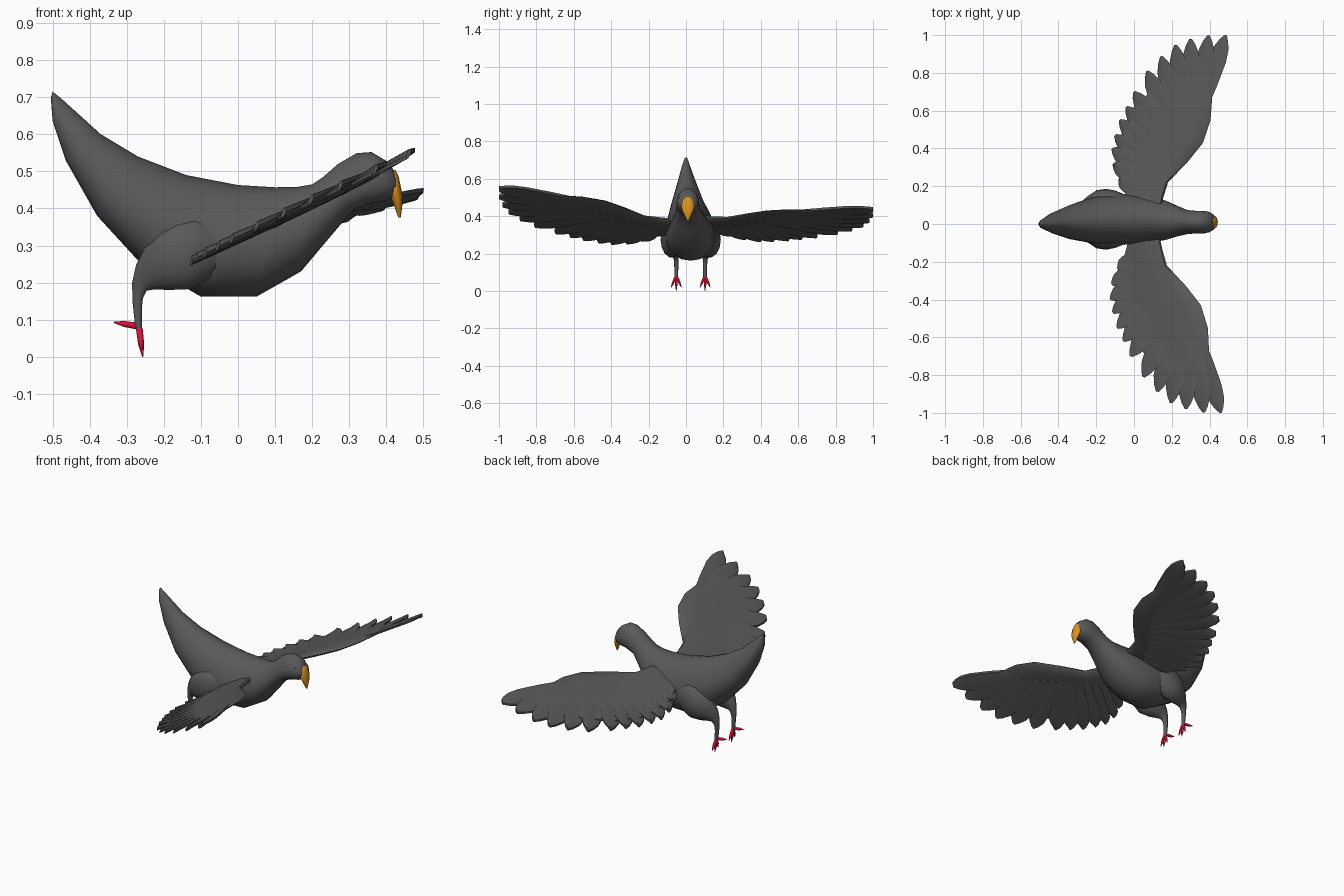
import bpy, bmesh, math
from mathutils import Vector

if "Cube" in bpy.data.objects:
    bpy.data.objects.remove(bpy.data.objects["Cube"])


def material(name, rgb):
    m = bpy.data.materials.new(name)
    m.diffuse_color = (*rgb, 1)
    m.use_nodes = True
    m.node_tree.nodes["Principled BSDF"].inputs["Base Color"].default_value = m.diffuse_color
    return m


GREY = material("dark_grey_plumage", (0.10, 0.10, 0.10))
ORANGE = material("orange_beak", (0.75, 0.30, 0.01))
RED = material("red_feet", (0.70, 0.005, 0.04))


def loft(name, strips, mat, angle=50):
    """Skin one or more lists of equal-sized rings, capping both ends."""
    bm = bmesh.new()
    for rings in strips:
        vs = [[bm.verts.new(p) for p in r] for r in rings]
        n = len(vs[0])
        for a, b in zip(vs, vs[1:]):
            for i in range(n):
                bm.faces.new((a[i], a[(i + 1) % n], b[(i + 1) % n], b[i]))
        bm.faces.new(vs[0])
        bm.faces.new(vs[-1][::-1])
    bmesh.ops.recalc_face_normals(bm, faces=bm.faces)
    me = bpy.data.meshes.new(name)
    bm.to_mesh(me)
    bm.free()
    me.materials.append(mat)
    me.shade_smooth()
    me.set_sharp_from_angle(angle=math.radians(angle))
    ob = bpy.data.objects.new(name, me)
    bpy.context.collection.objects.link(ob)
    return ob


def section(xt, zt, xb, zb, w, y, n=20, pear=0.0):
    """Oval ring between a top and a bottom point, half width w."""
    ring = []
    for i in range(n):
        a = 2 * math.pi * i / n
        s, c = math.sin(a), math.cos(a)
        k = (1 + s) / 2
        ring.append((xb + (xt - xb) * k, y + w * c * (1 - pear * s), zb + (zt - zb) * k))
    return ring


# Body with tail, neck and head: top x, z, bottom x, z, half width, centre y
body = [(-.50, .715, -.505, .70, .008, 0), (-.475, .695, -.50, .635, .022, 0),
        (-.37, .60, -.465, .53, .055, .005), (-.27, .54, -.38, .38, .09, .01),
        (-.14, .49, -.27, .26, .122, .02), (0, .463, -.10, .162, .135, .025),
        (.10, .457, .05, .162, .125, .025), (.16, .458, .17, .23, .105, .02),
        (.20, .465, .25, .325, .08, .015), (.23, .485, .31, .395, .064, .01),
        (.27, .52, .36, .413, .06, .01), (.32, .549, .40, .42, .06, .01),
        (.36, .552, .42, .43, .054, .01), (.405, .525, .43, .445, .04, .01),
        (.425, .495, .432, .465, .02, .01)]
loft("body", [[section(*s, pear=.15) for s in body]], GREY, 60)

# Hooked beak: front x, back x, z, half width
beak = [(.425, .400, .503, .012), (.433, .400, .487, .028), (.440, .402, .455, .036),
        (.444, .412, .43, .031), (.443, .422, .405, .019), (.439, .432, .376, .004)]
loft("beak", [[section(f, z, b, z, w, .01, 12) for f, b, z, w in beak]], ORANGE, 60)

# Eyes: low domes on the sides of the head
for side in (-1, 1):
    rings = [[(.385 + .015 * k * math.cos(a), .01 + side * (.040 + out), .503 + .013 * k * math.sin(a))
              for a in (2 * math.pi * i / 10 for i in range(10))]
             for k, out in ((1, 0), (.8, .006), (.3, .009))]
    loft("eye", [rings], GREY, 60)

# Legs: outer x, z, inner x, z, half width, sideways offset
leg = [(-.02, .32, -.02, .27, .018, .092), (-.06, .355, -.04, .24, .036, .096),
       (-.115, .377, -.085, .205, .050, .102), (-.165, .368, -.13, .18, .057, .104),
       (-.21, .345, -.185, .178, .054, .10), (-.25, .30, -.225, .18, .038, .09),
       (-.275, .25, -.246, .177, .024, .082), (-.286, .20, -.256, .158, .014, .078),
       (-.285, .15, -.259, .13, .011, .077), (-.277, .075, -.258, .075, .010, .077)]
for side in (-1, 1):
    loft("leg", [[section(a, b, c, d, w, .025 + side * o, 14) for a, b, c, d, w, o in leg]], GREY, 60)

    # Foot: three toes forward and down, one toe back
    y = .025 + side * .077
    ankle = Vector((-.267, y, .082))
    toes = []
    for tip in ((-.259, y - .028, .018), (-.257, y, 0), (-.259, y + .028, .018), (-.335, y, .093)):
        tip = Vector(tip)
        d = (tip - ankle).normalized()
        u = d.cross(Vector((0, 1, 0))).normalized()
        v = d.cross(u).normalized()
        toes.append([[ankle.lerp(tip, t) + r * (u * math.cos(a) + .8 * v * math.sin(a))
                      for a in (2 * math.pi * i / 8 for i in range(8))]
                     for t, r in ((-.08, .006), (.15, .009), (.6, .008), (1, .0015))])
    loft("foot", toes, RED, 60)


def wing_point(side, x, d, h):
    """Place plan position x, distance d from the middle, height h on the wing surface."""
    if side > 0:
        return (x, d, .33 + .32 * x - .05 * d + .025 * max(0, 1 - d / .4) + h)
    x -= .025 * d
    return (x, -d, .305 + .46 * x + .03 * d + .01 * max(0, 1 - d / .4) + h)


# Wing arm: leading x, d, trailing x, d
arm = [(.14, .08, -.03, .10), (.155, .14, -.045, .16), (.18, .22, -.07, .26),
       (.285, .33, -.07, .37), (.365, .43, -.05, .49), (.405, .55, .02, .63),
       (.414, .67, .12, .74), (.418, .76, .24, .82), (.43, .82, .36, .87)]
# Aerofoil: chord fraction, height
foil = [(0, 0), (.04, .013), (.2, .021), (.5, .019), (.8, .014), (1, .009),
        (1, -.004), (.6, -.006), (.2, -.014), (.04, -.012)]
# Flight feather tips, from the wing tip inwards
tips = [(.485, 1.0), (.395, .998), (.30, .98), (.22, .948), (.145, .888), (.07, .81), (.0, .70),
        (-.04, .62), (-.075, .55), (-.10, .47), (-.115, .40), (-.11, .32), (-.08, .24)]
# Feather outline: fraction of length, fraction of width
outline = [(0, .6), (.3, .85), (.65, 1), (.82, .85), (.93, .5), (1, .14)]
# Tilted, ridged blade so that neighbours overlap like shingles: side, height
blade = ((-1, .011), (0, .013), (1, -.002), (1, -.012), (0, -.011), (-1, -.001))

for side in (-1, 1):
    rings = []
    for i, (lx, ld, tx, td) in enumerate(arm):
        k = 1 - .05 * i
        rings.append([wing_point(side, lx + (tx - lx) * c, ld + (td - ld) * c, h * k)
                      for c, h in foil])
    loft("wing_arm", [rings], GREY, 40)

    feathers = []
    for i, tip in enumerate(tips):
        t = i / (len(tips) - 1)
        base = Vector((.362, .62)).lerp(Vector((.06, .15)), t)
        end = Vector(tip)
        across = Vector((-(end - base).y, (end - base).x)).normalized()
        width = .046 + .006 * math.sin(math.pi * t)
        rings = []
        for f, w in outline:
            p = base.lerp(end, f)
            pts = [(p + across * (s * w * width), h) for s, h in blade]
            rings.append([wing_point(side, q.x, min(q.y, 1), h) for q, h in pts])
        feathers.append(rings)
    loft("flight_feathers", feathers, GREY, 25)
